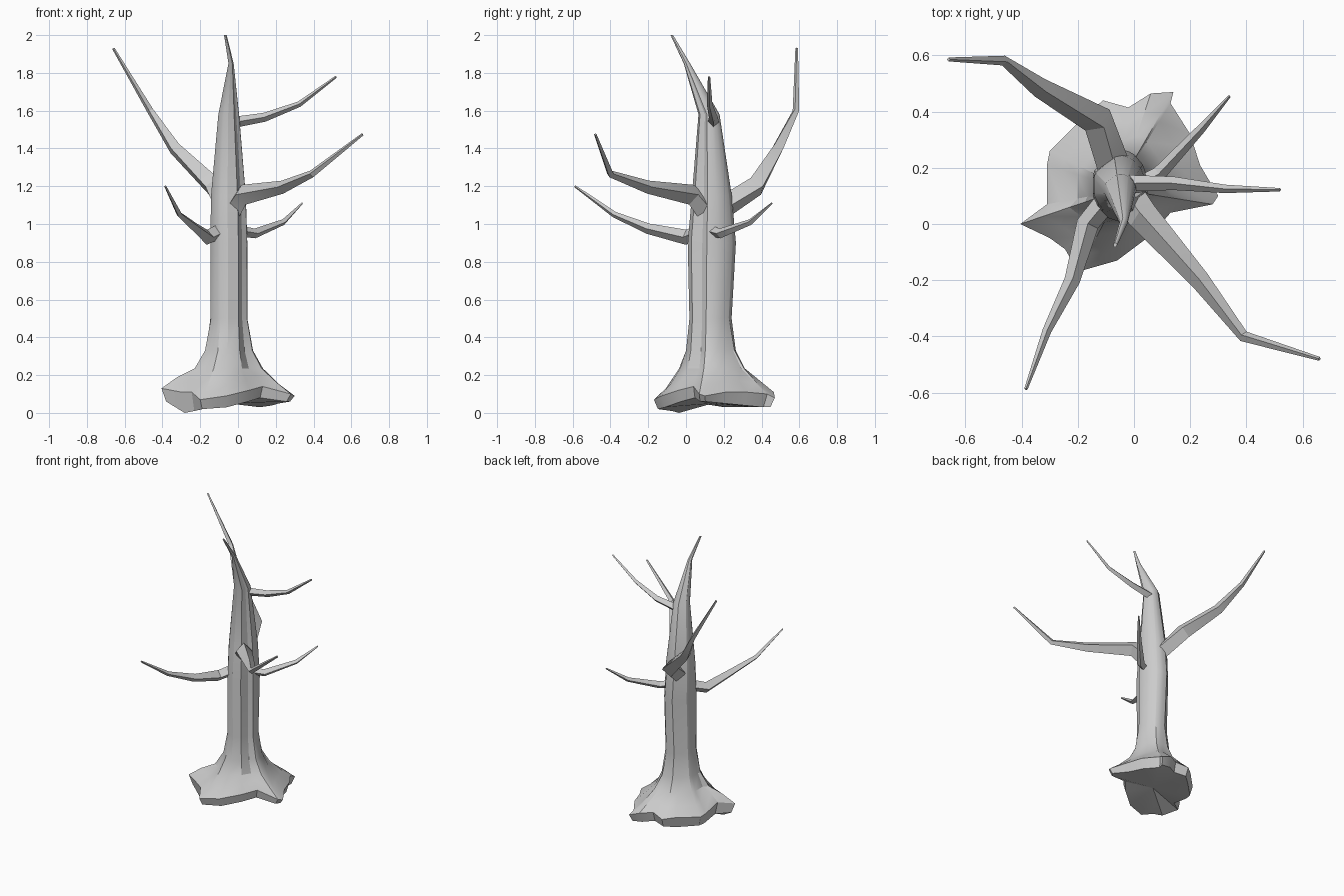
import bpy, bmesh, math
from mathutils import Vector

if "Cube" in bpy.data.objects:
    bpy.data.objects.remove(bpy.data.objects["Cube"])

bark = bpy.data.materials.new("grey_bark")
bark.diffuse_color = (0.6, 0.6, 0.6, 1)
bark.use_nodes = True
bark.node_tree.nodes["Principled BSDF"].inputs["Base Color"].default_value = bark.diffuse_color


def loft(name, rings, tip_centre=None):
    """Skin a list of equal-length point rings and close both ends."""
    bm = bmesh.new()
    rows = [[bm.verts.new(p) for p in ring] for ring in rings]
    n = len(rows[0])
    for a, b in zip(rows, rows[1:]):
        for i in range(n):
            j = (i + 1) % n
            bm.faces.new((a[i], a[j], b[j], b[i]))
    bm.faces.new(rows[-1])
    if tip_centre:
        c = bm.verts.new(tip_centre)
        for i in range(n):
            bm.faces.new((c, rows[0][(i + 1) % n], rows[0][i]))
    else:
        bm.faces.new(rows[0][::-1])
    bmesh.ops.recalc_face_normals(bm, faces=bm.faces)
    me = bpy.data.meshes.new(name)
    bm.to_mesh(me)
    bm.free()
    me.materials.append(bark)
    ob = bpy.data.objects.new(name, me)
    bpy.context.collection.objects.link(ob)
    bpy.context.view_layer.objects.active = ob
    ob.select_set(True)
    bpy.ops.object.shade_smooth_by_angle(angle=math.radians(25))
    ob.select_set(False)


def branch(name, path, sides=4):
    """Tapered bent limb; path entries are x, y, z, radius."""
    pts = [Vector(p[:3]) for p in path]
    rings = []
    for i, p in enumerate(pts):
        d = (pts[min(i + 1, len(pts) - 1)] - pts[max(i - 1, 0)]).normalized()
        u = d.cross(Vector((0, 0, 1))).normalized()
        v = u.cross(d)
        rings.append([p + path[i][3] * (u * math.cos(a) + v * math.sin(a))
                      for a in (math.tau * k / sides for k in range(sides))])
    loft(name, rings)


# Root flare outline: x, y, underside height, rim height
outline = [
    (.28, .07, .06, .10), (.30, .10, .06, .09), (.235, .21, .05, .11),
    (.20, .32, .04, .11), (.13, .43, .03, .10), (.14, .47, .03, .08),
    (.06, .465, .04, .11), (-.02, .415, .05, .12), (-.11, .44, .04, .10),
    (-.18, .38, .03, .11), (-.30, .26, .03, .10), (-.31, .21, .03, .11),
    (-.31, .07, .05, .14), (-.405, 0, .06, .13), (-.30, -.05, .0, .11),
    (-.245, -.09, .01, .11), (-.20, -.17, .02, .07), (-.06, -.13, .03, .09),
    (.06, -.04, .06, .12), (.13, .04, .08, .14)]
CX, CY = -.05, .14
angles = [math.atan2(y - CY, x - CX) for x, y, _, _ in outline]
grooves = {9: .9, 19: .82}          # folds running up the trunk


def trunk_ring(z, cx, cy, rx, ry):
    return [Vector((cx + rx * math.cos(a) * grooves.get(i, 1),
                    cy + ry * math.sin(a) * grooves.get(i, 1), z))
            for i, a in enumerate(angles)]


# Trunk with flared roots
foot = trunk_ring(.5, CX, .13, .10, .112)
rim = [Vector((x, y, t)) for x, y, _, t in outline]
rings = [[Vector((CX + (x - CX) * .93, CY + (y - CY) * .93, b)) for x, y, b, _ in outline], rim]
for t, z, h in ((.68, .165, .75), (.33, .235, .95), (.12, .33, 1)):
    ring = []
    for f, r in zip(foot, rim):
        p = f.lerp(r, t)
        p.z = r.z + .06 if h < .8 else z
        ring.append(p)
    rings.append(ring)
rings.append(foot)
for spec in ((.9, -.05, .137, .10, .128), (1.15, -.052, .137, .094, .106),
             (1.58, -.05, .122, .056, .056), (1.85, -.037, .005, .014, .017),
             (2.0, -.067, -.075, .007, .007)):
    rings.append(trunk_ring(*spec))
loft("trunk", rings, (CX, CY, .05))

# Branches
branch("back_left_branch", [(-.06, .17, 1.07, .06), (-.13, .37, 1.2, .057), (-.335, .485, 1.4, .036),
                            (-.465, .582, 1.6, .018), (-.66, .586, 1.93, .007)])
branch("front_right_branch", [(-.03, .11, 1.06, .06), (.03, .03, 1.155, .055), (.235, -.2, 1.195, .035),
                              (.39, -.4, 1.265, .02), (.66, -.48, 1.475, .007)])
branch("front_left_branch", [(-.10, .08, .96, .04), (-.165, .0, .93, .04), (-.22, -.2, .975, .028),
                             (-.31, -.38, 1.05, .016), (-.385, -.588, 1.2, .006)])
branch("back_right_branch", [(.0, .13, .965, .03), (.09, .18, .95, .026), (.24, .34, 1.01, .016),
                             (.34, .455, 1.11, .005)])
branch("upper_right_branch", [(-.04, .145, 1.535, .03), (.14, .145, 1.565, .024), (.325, .125, 1.635, .015),
                              (.52, .122, 1.78, .006)])
